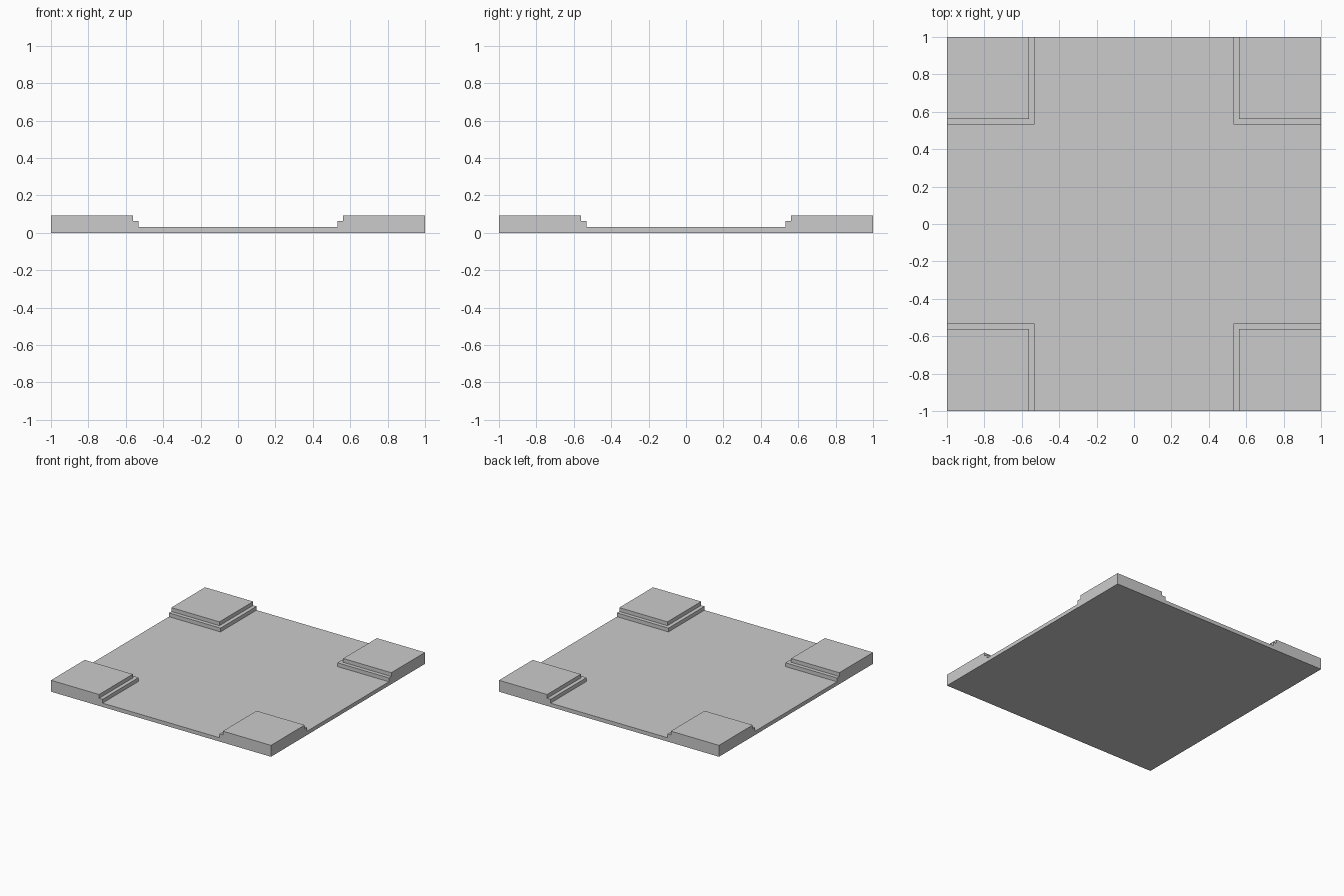
import bpy
import bmesh
from mathutils import Matrix, Vector

cube = bpy.data.objects.get("Cube")
if cube:
    bpy.data.objects.remove(cube, do_unlink=True)

STEP = 0.03125      # height of each layer and width of each ledge
INNER = 17 * STEP   # where the corner steps begin


def raise_corners(bm, start):
    """Cut the slab along the corner outlines and lift the corner faces one step."""
    for axis in (Vector((1, 0, 0)), Vector((0, 1, 0))):
        for side in (-1, 1):
            bmesh.ops.bisect_plane(
                bm, geom=bm.verts[:] + bm.edges[:] + bm.faces[:],
                plane_co=axis * side * start, plane_no=axis)
    bm.normal_update()
    corners = []
    for face in bm.faces:
        mid = face.calc_center_median()
        if face.normal.z > 0.9 and min(abs(mid.x), abs(mid.y)) > start:
            corners.append(face)
    lifted = bmesh.ops.extrude_face_region(bm, geom=corners)["geom"]
    verts = [v for v in lifted if isinstance(v, bmesh.types.BMVert)]
    bmesh.ops.translate(bm, verts=verts, vec=(0, 0, STEP))


# Thin square slab
bm = bmesh.new()
bmesh.ops.create_cube(bm, size=1, matrix=Matrix.Translation((0, 0, STEP / 2))
                      @ Matrix.Diagonal((2, 2, STEP, 1)))

# Two stepped layers on every corner
for layer in range(2):
    raise_corners(bm, INNER + layer * STEP)

# Merge coplanar pieces into clean flat faces
bmesh.ops.dissolve_limit(bm, angle_limit=0.01, verts=bm.verts[:], edges=bm.edges[:])
bmesh.ops.recalc_face_normals(bm, faces=bm.faces[:])

mesh = bpy.data.meshes.new("stepped_corner_slab")
bm.to_mesh(mesh)
bm.free()
slab = bpy.data.objects.new("stepped_corner_slab", mesh)
bpy.context.collection.objects.link(slab)

# Plain grey
grey = bpy.data.materials.new("light_grey")
grey.use_nodes = True
colour = (0.6, 0.6, 0.6, 1)
grey.diffuse_color = colour
for node in grey.node_tree.nodes:
    if node.type == "BSDF_PRINCIPLED":
        node.inputs["Base Color"].default_value = colour
mesh.materials.append(grey)
